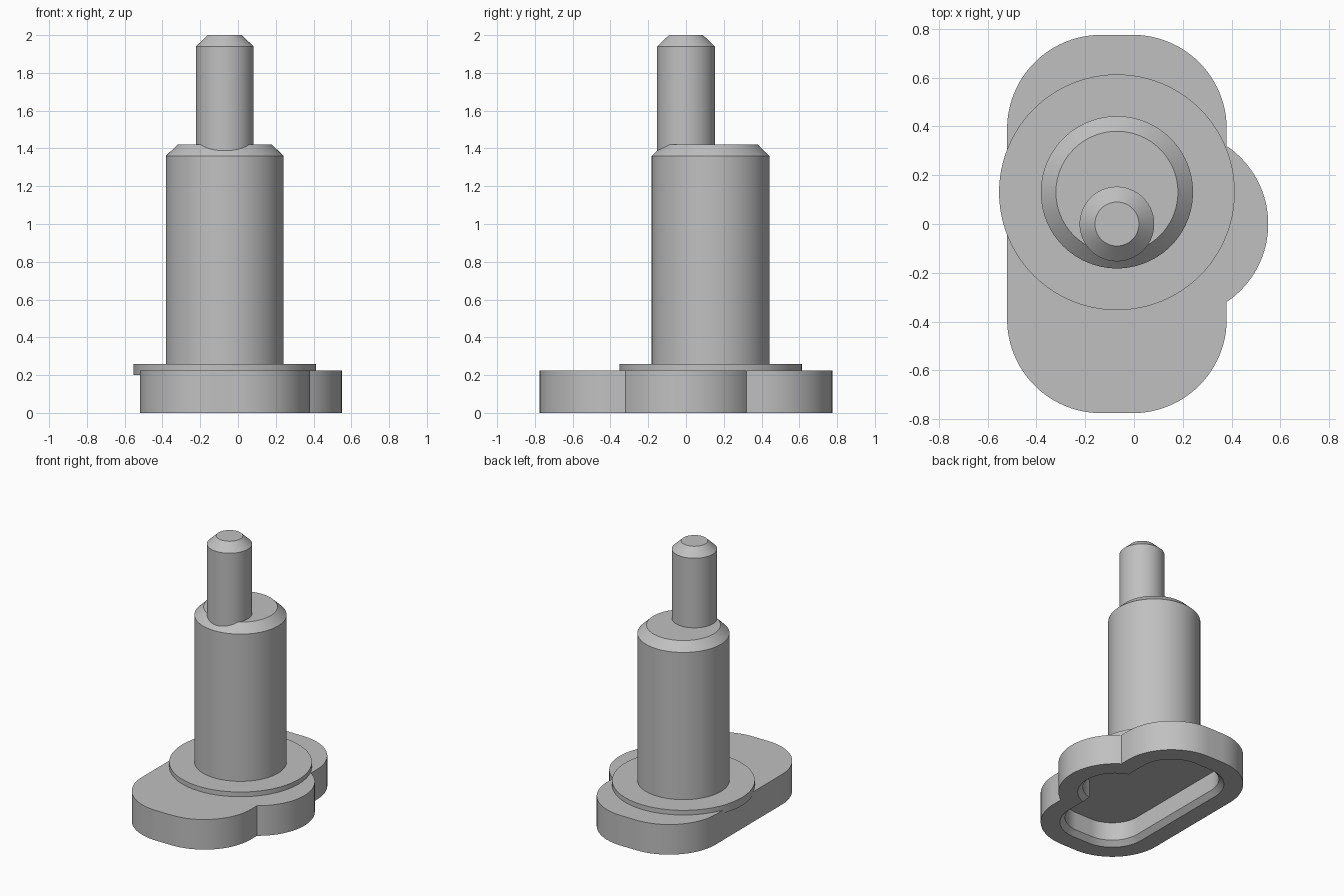
import bpy, bmesh
from math import acos, cos, sin, pi

cube = bpy.data.objects.get("Cube")
if cube:
    bpy.data.objects.remove(cube, do_unlink=True)

grey = bpy.data.materials.new("plain_grey")
grey.use_nodes = True
colour = (0.53, 0.53, 0.53, 1)
grey.diffuse_color = colour
grey.node_tree.nodes["Principled BSDF"].inputs["Base Color"].default_value = colour


def arc(cx, cy, r, start, end, steps):
    return [(cx + r * cos(start + (end - start) * i / steps),
             cy + r * sin(start + (end - start) * i / steps)) for i in range(steps + 1)]


def build(name, rings):
    """Join a chain of matching (outline, z) rings and cap both ends."""
    bm = bmesh.new()
    loops = [[bm.verts.new((x, y, z)) for x, y in pts] for pts, z in rings]
    for a, b in zip(loops, loops[1:]):
        for i in range(len(a)):
            j = (i + 1) % len(a)
            bm.faces.new((a[i], a[j], b[j], b[i]))
    bm.faces.new(loops[0])
    bm.faces.new(loops[-1])
    bmesh.ops.recalc_face_normals(bm, faces=bm.faces)
    mesh = bpy.data.meshes.new(name)
    bm.to_mesh(mesh)
    bm.free()
    mesh.materials.append(grey)
    ob = bpy.data.objects.new(name, mesh)
    bpy.context.collection.objects.link(ob)
    bpy.ops.object.select_all(action="DESELECT")
    ob.select_set(True)
    bpy.context.view_layer.objects.active = ob
    bpy.ops.object.shade_smooth_by_angle(angle=pi / 6)
    return ob


def turned(name, cx, cy, profile):
    """Round part from (radius, z) pairs."""
    build(name, [(arc(cx, cy, r, 0, 2 * pi, 96)[:-1], z) for r, z in profile])


def base_outline(inset):
    """Rounded rectangle with a round lobe on its +x side."""
    r = 0.385 - inset
    half = acos((0.215 - inset) / r)
    pts = arc(0.165, 0, r, -half, half, 32)
    corners = [(-0.005, 0.39), (-0.135, 0.39), (-0.135, -0.39), (-0.005, -0.39)]
    for k, (cx, cy) in enumerate(corners):
        pts += arc(cx, cy, r, k * pi / 2, (k + 1) * pi / 2, 24)
    return pts


# Base plate, hollowed from below with a chamfered rim
build("base_plate", [(base_outline(i), z) for i, z in
                     [(0, 0.225), (0, 0), (0.13, 0), (0.165, 0.035), (0.165, 0.17)]])

# Flange, body and offset pin
turned("flange", -0.07, 0.13, [(0.483, 0.2), (0.483, 0.26)])
turned("body", -0.07, 0.13, [(0.312, 0.24), (0.312, 1.36), (0.25, 1.42)])
turned("pin", -0.07, 0, [(0.153, 1.3), (0.153, 1.94), (0.09, 2.0)])
